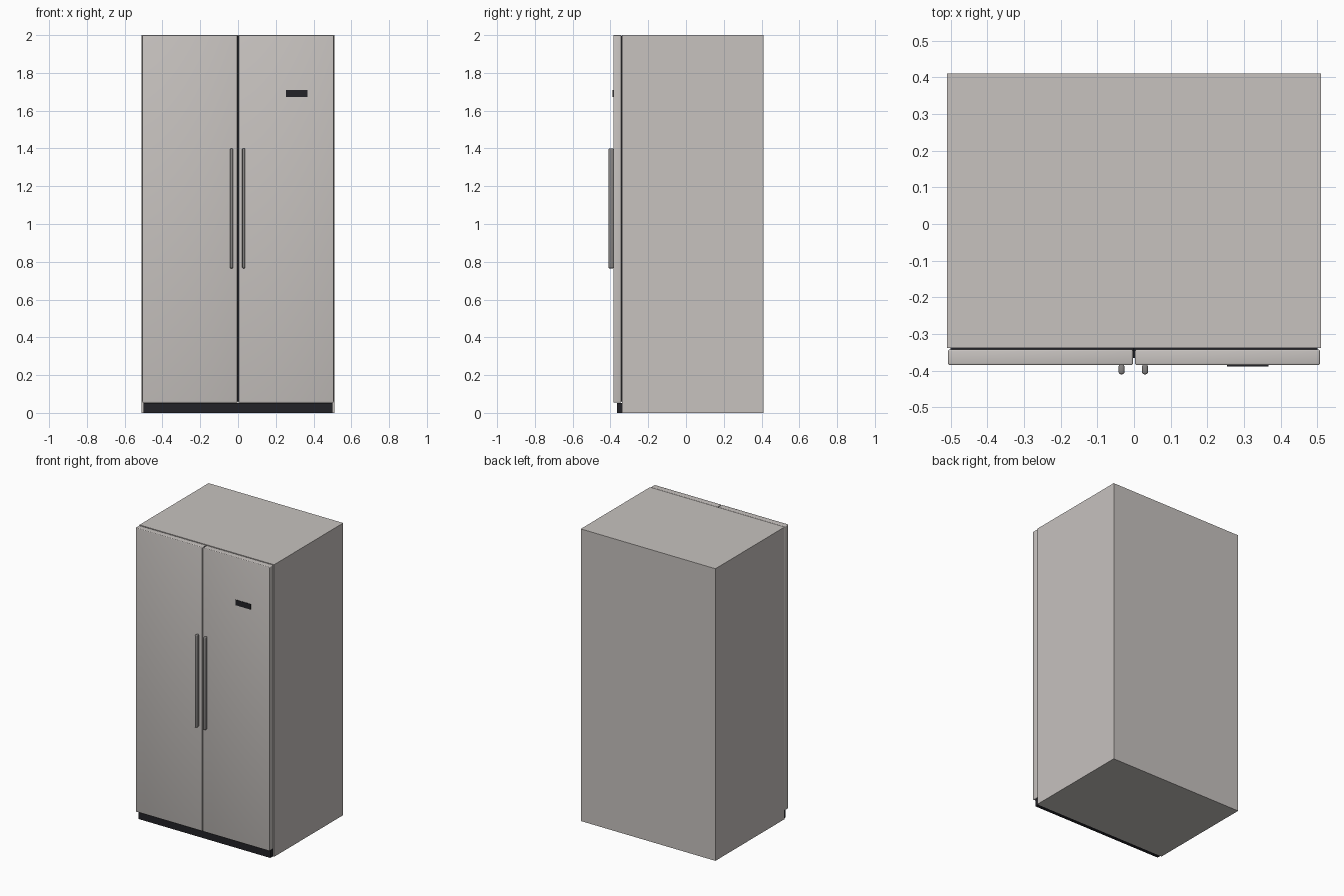
import bpy
import bmesh
from mathutils import Vector

default = bpy.data.objects.get("Cube")
if default:
    bpy.data.objects.remove(default, do_unlink=True)


def material(name, rgb, rough=0.5):
    m = bpy.data.materials.new(name)
    m.use_nodes = True
    m.diffuse_color = (*rgb, 1)
    bsdf = m.node_tree.nodes["Principled BSDF"]
    bsdf.inputs["Base Color"].default_value = (*rgb, 1)
    bsdf.inputs["Roughness"].default_value = rough
    return m


STEEL = material("brushed steel", (0.57, 0.54, 0.52))
HANDLE = material("handle grey", (0.24, 0.23, 0.225))
BLACK = material("black plastic", (0.016, 0.016, 0.02))


def box(name, x, y, z, mat, bevel=0, segments=3):
    """Box spanning the given (low, high) ranges, with optional rounded edges."""
    low, high = Vector((x[0], y[0], z[0])), Vector((x[1], y[1], z[1]))
    size, centre = high - low, (high + low) / 2
    bm = bmesh.new()
    bmesh.ops.create_cube(bm, size=1)
    for v in bm.verts:
        v.co = Vector(a * b for a, b in zip(v.co, size))
    mesh = bpy.data.meshes.new(name)
    bm.to_mesh(mesh)
    bm.free()
    mesh.materials.append(mat)
    ob = bpy.data.objects.new(name, mesh)
    ob.location = centre
    bpy.context.collection.objects.link(ob)
    if bevel:
        mod = ob.modifiers.new("rounded edges", "BEVEL")
        mod.width = bevel
        mod.segments = segments
        bpy.ops.object.select_all(action="DESELECT")
        ob.select_set(True)
        bpy.context.view_layer.objects.active = ob
        bpy.ops.object.modifier_apply(modifier=mod.name)
        bpy.ops.object.shade_smooth_by_angle()
    return ob


# Cabinet and the dark seal between the doors
box("cabinet", (-0.51, 0.51), (-0.338, 0.41), (0, 2), STEEL)
box("door_seal", (-0.003, 0.003), (-0.365, -0.338), (0.06, 1.995), BLACK)

# Doors
for side, x in (("right", (-0.507, -0.003)), ("left", (0.003, 0.507))):
    box(side + "_door", x, (-0.385, -0.342), (0.055, 2), STEEL, 0.005)

# Upright rounded handles
for side, x in (("right", -0.034), ("left", 0.03)):
    box(side + "_handle", (x - 0.008, x + 0.008), (-0.41, -0.383),
        (0.765, 1.4), HANDLE, 0.006)

# Display on the left door
box("display_panel", (0.253, 0.367), (-0.388, -0.384), (1.673, 1.71), BLACK)

# Kick plate under the doors
box("kick_plate", (-0.5, 0.5), (-0.365, -0.336), (0, 0.052), BLACK)
